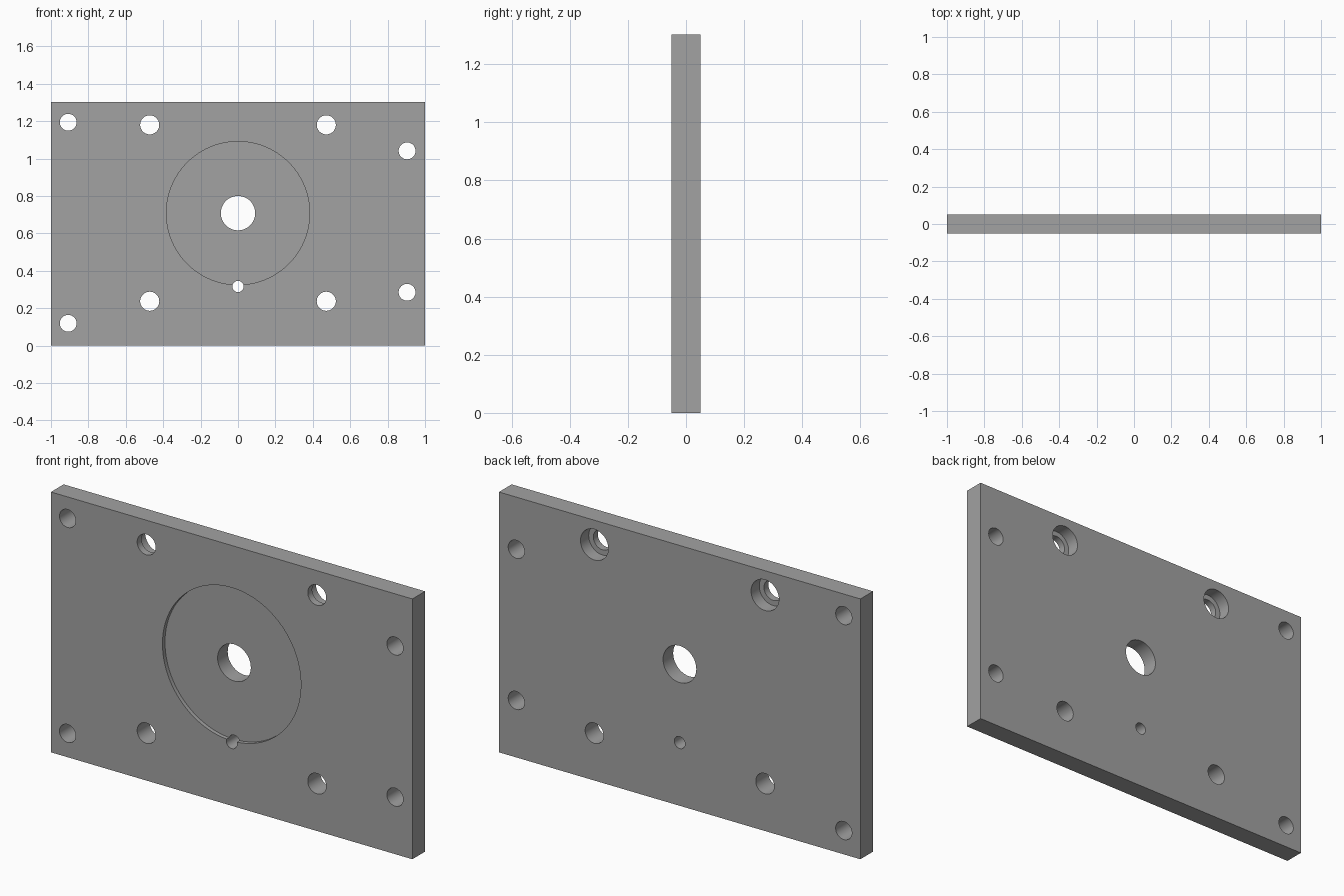
import bpy
import math

cube = bpy.data.objects.get("Cube")
if cube:
    bpy.data.objects.remove(cube, do_unlink=True)

WIDTH, THICK, HEIGHT = 2.0, 0.10, 1.302
FRONT, BACK = -THICK / 2, THICK / 2

# Plain grey metal
metal = bpy.data.materials.new("grey metal")
metal.use_nodes = True
grey = (0.36, 0.36, 0.36, 1.0)
metal.diffuse_color = grey
metal.node_tree.nodes["Principled BSDF"].inputs["Base Color"].default_value = grey

# Rectangular plate standing on its long edge
bpy.ops.mesh.primitive_cube_add(size=1, location=(0, 0, HEIGHT / 2))
plate = bpy.context.object
plate.name = "mounting_plate"
plate.scale = (WIDTH, THICK, HEIGHT)
bpy.ops.object.transform_apply(location=True, scale=True)
plate.data.materials.append(metal)


def bore(name, x, z, radius, y0=FRONT - 0.1, y1=BACK + 0.1, sides=48):
    """Cut a round hole through the plate between depths y0 and y1."""
    bpy.ops.mesh.primitive_cylinder_add(
        vertices=sides, radius=radius, depth=y1 - y0,
        location=(x, (y0 + y1) / 2, z), rotation=(math.pi / 2, 0, 0))
    cutter = bpy.context.object
    cutter.name = name + "_cutter"
    cutter.data.materials.append(metal)
    bpy.context.view_layer.objects.active = plate
    mod = plate.modifiers.new(name, "BOOLEAN")
    mod.operation = "DIFFERENCE"
    mod.solver = "EXACT"
    mod.object = cutter
    bpy.ops.object.modifier_apply(modifier=mod.name)
    bpy.data.objects.remove(cutter, do_unlink=True)


# Shallow round recess in the front, centre hole and locating pin hole
bore("round_recess", 0, 0.708, 0.383, y1=FRONT + 0.02, sides=96)
bore("centre_hole", 0, 0.708, 0.092)
bore("pin_hole", 0, 0.316, 0.03)

# Motor bolt holes, the upper pair counterbored from the back
for side in (-1, 1):
    bore("lower_bolt_hole", side * 0.472, 0.237, 0.051)
    bore("upper_bolt_hole", side * 0.472, 1.18, 0.051)
    bore("counterbore", side * 0.472, 1.18, 0.077, y0=FRONT + 0.035)

# Outer fixing holes
for x, z in ((-0.908, 1.194), (-0.908, 0.119), (0.904, 1.041), (0.904, 0.285)):
    bore("fixing_hole", x, z, 0.045)

# Smooth bores with crisp rims
bpy.ops.object.select_all(action="DESELECT")
plate.select_set(True)
bpy.context.view_layer.objects.active = plate
bpy.ops.object.shade_smooth_by_angle(angle=math.radians(30))
